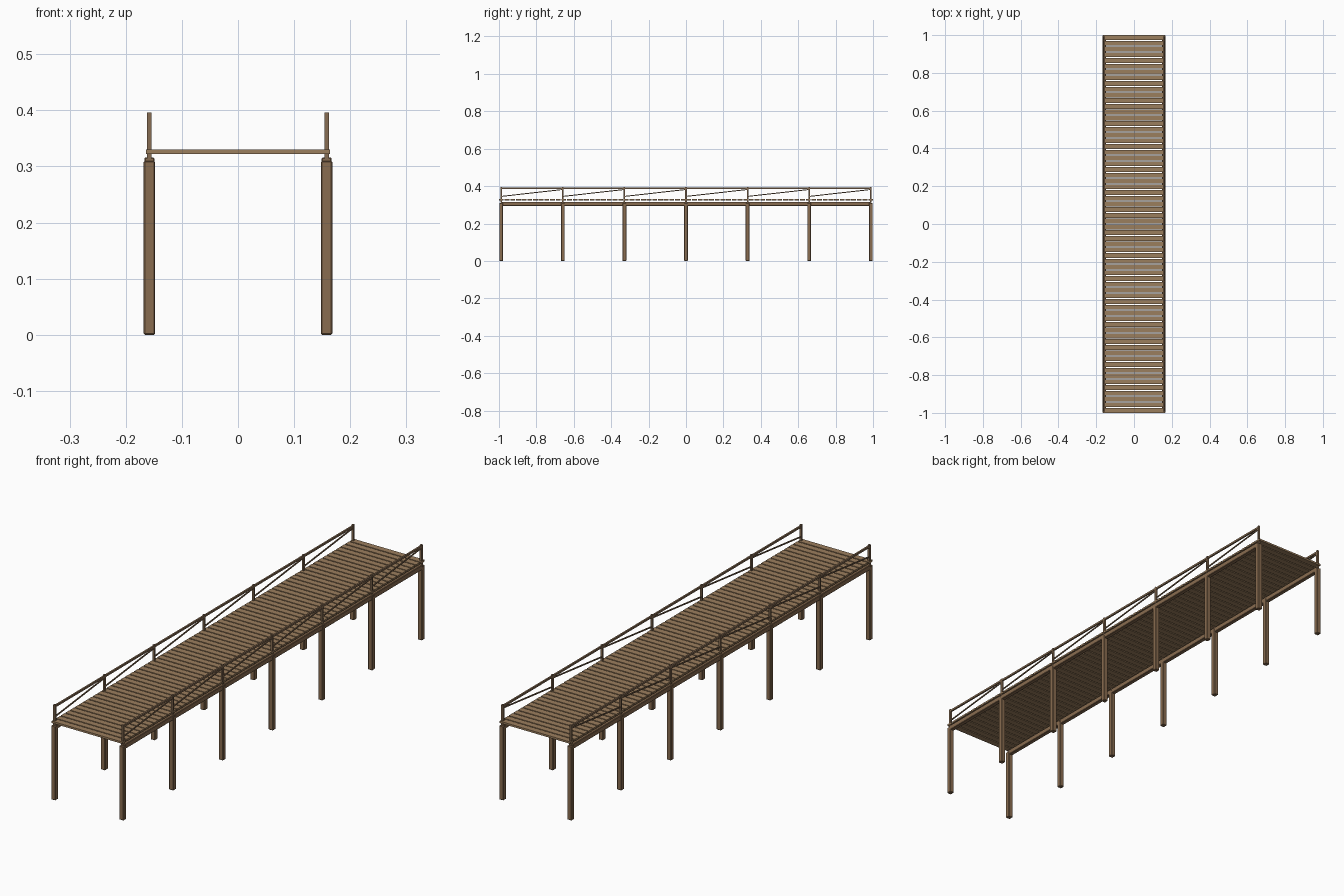
import bpy, math
from mathutils import Vector

if "Cube" in bpy.data.objects:
    bpy.data.objects.remove(bpy.data.objects["Cube"])


def material(name, color):
    m = bpy.data.materials.new(name)
    m.diffuse_color = (*color, 1)
    m.use_nodes = True
    m.node_tree.nodes["Principled BSDF"].inputs["Base Color"].default_value = m.diffuse_color
    return m


PILE = material("pile_wood", (0.25, 0.15, 0.08))
DECK = material("deck_wood", (0.33, 0.21, 0.11))
RAIL = material("rail_wood", (0.24, 0.15, 0.085))


def box(name, center, size, mat, bevel=0.0):
    bpy.ops.mesh.primitive_cube_add(size=1, location=center)
    ob = bpy.context.object
    ob.name = name
    ob.scale = size
    bpy.ops.object.transform_apply(location=False, rotation=False, scale=True)
    ob.data.materials.append(mat)
    if bevel:
        mod = ob.modifiers.new("edge_chamfer", 'BEVEL')
        mod.width = bevel
        mod.segments = 1
    return ob


def repeat(ob, axis, step, count):
    mod = ob.modifiers.new("repeat", 'ARRAY')
    mod.count = count
    mod.use_relative_offset = False
    mod.use_constant_offset = True
    offset = Vector((0, 0, 0))
    offset[axis] = step
    mod.constant_offset_displace = offset


X = 0.158            # side line of piles and railings
BAYS = 6
Y0 = -0.988
BAY = -2 * Y0 / BAYS
PLANKS = 66
PITCH = 2 / PLANKS
PLANK_W = 0.0255

for side, sx in (("left", -X), ("right", X)):
    # piles and the long beam they carry
    pile = box(side + "_piles", (sx, Y0, 0.155), (0.02, 0.02, 0.31), PILE, 0.002)
    repeat(pile, 1, BAY, BAYS + 1)
    box(side + "_beam", (sx, 0, 0.3055), (0.018, 1.98, 0.021), PILE, 0.002)

    # railing posts passing down through the deck, and the handrail
    post = box(side + "_rail_posts", (sx, Y0, 0.354), (0.0085, 0.0085, 0.084), RAIL)
    repeat(post, 1, BAY, BAYS + 1)
    box(side + "_handrail", (sx, 0, 0.389), (0.007, -2 * Y0, 0.008), RAIL)

    # thin diagonal brace in each bay, rising towards the back
    rise = 0.037
    brace = box(side + "_braces", (sx, Y0 + BAY / 2, 0.3635),
                (0.004, math.hypot(BAY, rise), 0.005), RAIL)
    brace.rotation_euler.x = math.atan2(rise, BAY)
    bpy.ops.object.transform_apply(location=False, rotation=True, scale=False)
    repeat(brace, 1, BAY, BAYS)

# deck planks with narrow gaps
first = -1 + PLANK_W / 2
plank = box("deck_planks", (0, first, 0.326), (0.328, PLANK_W, 0.008), DECK)
repeat(plank, 1, -2 * first / (PLANKS - 1), PLANKS)
